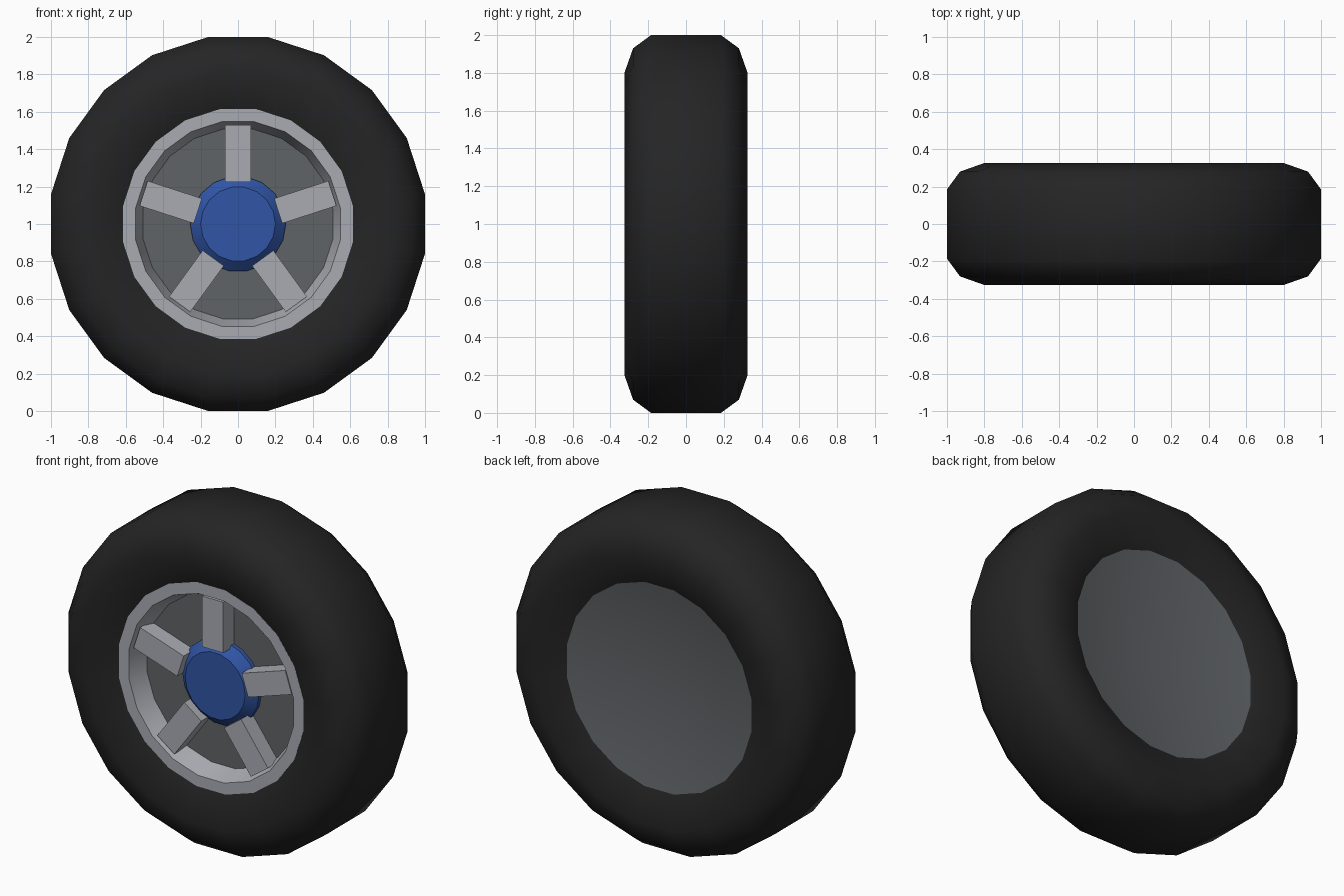
import bpy, bmesh, math
from mathutils import Matrix, Vector

if "Cube" in bpy.data.objects:
    bpy.data.objects.remove(bpy.data.objects["Cube"])


def material(name, rgb):
    m = bpy.data.materials.new(name)
    m.diffuse_color = (*rgb, 1)
    m.use_nodes = True
    m.node_tree.nodes["Principled BSDF"].inputs["Base Color"].default_value = m.diffuse_color
    return m


RUBBER = material("black_rubber", (0.018, 0.018, 0.018))
SILVER = material("silver_metal", (0.40, 0.41, 0.45))
GREY = material("dark_grey_metal", (0.115, 0.125, 0.132))
BLUE = material("blue_paint", (0.03, 0.09, 0.38))
CENTRE = Vector((0, 0, 1))


def finish(name, bm, mat, smooth=None):
    bmesh.ops.recalc_face_normals(bm, faces=bm.faces)
    mesh = bpy.data.meshes.new(name)
    bm.to_mesh(mesh)
    bm.free()
    mesh.materials.append(mat)
    ob = bpy.data.objects.new(name, mesh)
    bpy.context.collection.objects.link(ob)
    if smooth:
        bpy.ops.object.select_all(action='DESELECT')
        ob.select_set(True)
        bpy.context.view_layer.objects.active = ob
        bpy.ops.object.shade_smooth_by_angle(angle=math.radians(smooth))
    return ob


def lathe(name, profile, mat, sides=20, offset=9, smooth=50):
    """Revolve a closed (radius, y) profile about the wheel axle."""
    bm = bmesh.new()
    rings = []
    for r, y in profile:
        if r == 0:
            rings.append([bm.verts.new(CENTRE + Vector((0, y, 0)))] * sides)
            continue
        ring = []
        for i in range(sides):
            a = math.radians(offset) + 2 * math.pi * i / sides
            ring.append(bm.verts.new(CENTRE + Vector((r * math.cos(a), y, r * math.sin(a)))))
        rings.append(ring)
    for a, b in zip(rings, rings[1:] + rings[:1]):
        for i in range(sides):
            j = (i + 1) % sides
            vs = list(dict.fromkeys((a[i], a[j], b[j], b[i])))
            if len(vs) > 2:
                bm.faces.new(vs)
    return finish(name, bm, mat, smooth)


# Tyre: rounded tread and sidewalls, mirrored across the middle
half = [(1.0125, 0.185), (0.942, 0.28), (0.81, 0.326), (0.622, 0.255)]
lathe("tyre", half + [(r, -y) for r, y in reversed(half)], RUBBER)

# Rim lip with tapered inner wall
lathe("rim", [(0.622, -0.256), (0.554, -0.256), (0.512, -0.135), (0.6, -0.135)],
      SILVER, smooth=30)

# Wheel disc: flat in front, shallow hollow cone behind
lathe("wheel_disc", [(0, -0.14), (0.53, -0.14), (0.622, 0.255), (0, 0.145)], GREY, smooth=30)

# Hub with bevelled front
lathe("hub", [(0, -0.217), (0.2, -0.217), (0.256, -0.165), (0.256, -0.12), (0, -0.12)],
      BLUE, sides=18, offset=0, smooth=30)

# Five spokes
for k in range(5):
    bm = bmesh.new()
    bmesh.ops.create_cube(bm, size=1, matrix=Matrix.Translation(CENTRE)
                          @ Matrix.Rotation(math.radians(72 * k), 4, 'Y')
                          @ Matrix.Translation((0, -0.188, 0.378))
                          @ Matrix.Diagonal((0.14, 0.106, 0.305, 1)))
    finish(f"spoke_{k + 1}", bm, SILVER)
